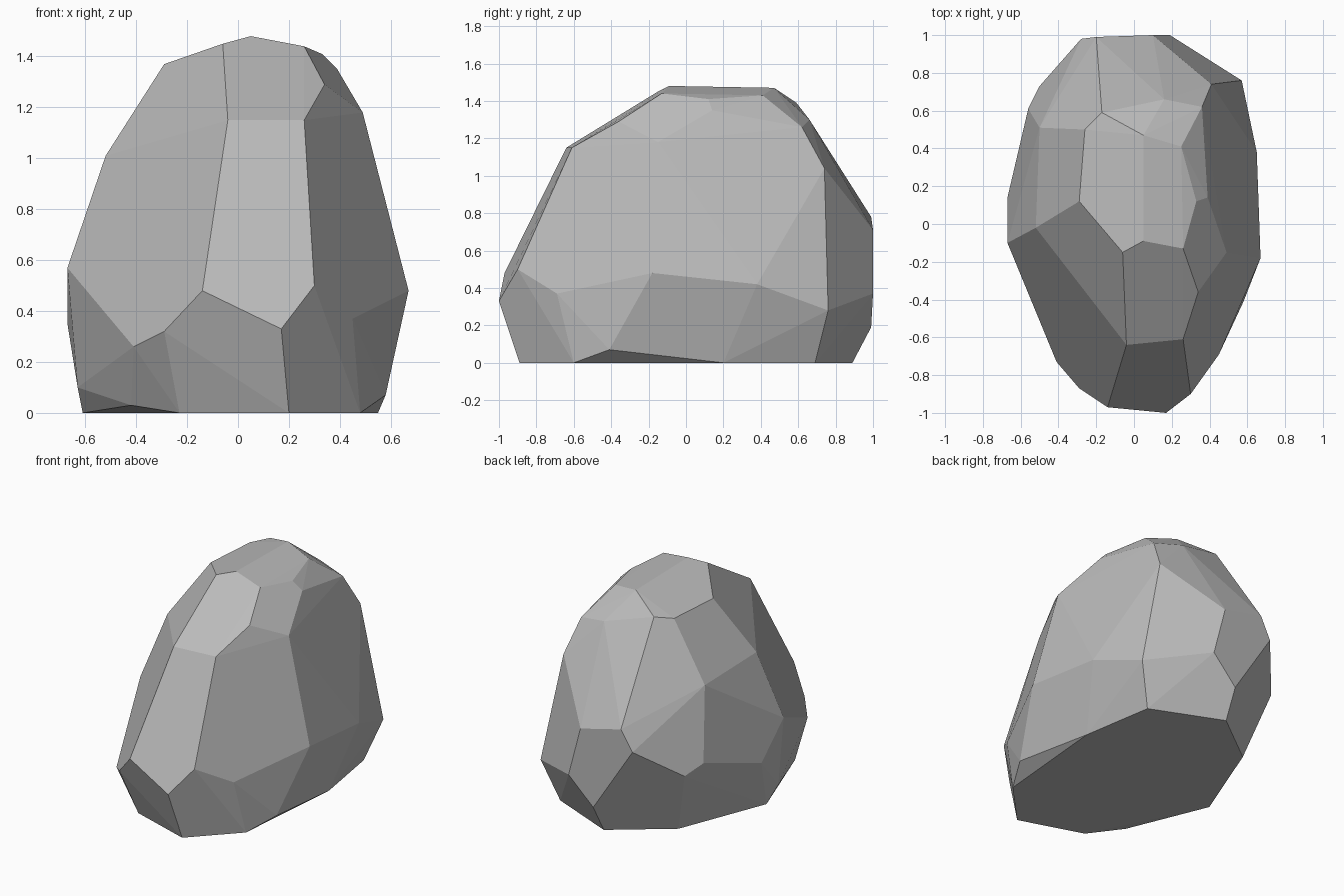
import bpy
import bmesh
import math
from mathutils import Vector

cube = bpy.data.objects.get("Cube")
if cube:
    bpy.data.objects.remove(cube, do_unlink=True)


def flat_material(name, colour):
    """One plain material, shown alike in viewport and render."""
    material = bpy.data.materials.new(name)
    material.use_nodes = True
    material.diffuse_color = colour
    shader = material.node_tree.nodes["Principled BSDF"]
    shader.inputs["Base Color"].default_value = colour
    shader.inputs["Roughness"].default_value = 0.9
    return material


def boulder(name, contours, material, flatness):
    """Wrap a faceted skin around stacked corner contours."""
    mesh_builder = bmesh.new()
    for contour in contours:
        for corner in contour:
            mesh_builder.verts.new(Vector(corner) / 100)
    hull = bmesh.ops.convex_hull(mesh_builder, input=mesh_builder.verts)
    # Drop any corner that the skin does not reach
    unused = {item for item in hull["geom_interior"] + hull["geom_unused"]
              if isinstance(item, bmesh.types.BMVert)}
    bmesh.ops.delete(mesh_builder, geom=list(unused), context='VERTS')
    # Join nearly level triangles into broad chipped facets
    bmesh.ops.dissolve_limit(mesh_builder, angle_limit=flatness,
                             verts=mesh_builder.verts,
                             edges=mesh_builder.edges)
    bmesh.ops.recalc_face_normals(mesh_builder, faces=mesh_builder.faces)
    mesh = bpy.data.meshes.new(name)
    mesh_builder.to_mesh(mesh)
    mesh_builder.free()
    mesh.materials.append(material)
    rock = bpy.data.objects.new(name, mesh)
    bpy.context.scene.collection.objects.link(rock)
    return rock


# Corner contours in hundredths of a unit, from the summit to the ground
crown = [(-6, -15, 145), (5, -9, 148), (26, -13, 144), (33, 12, 141),
         (39, 14, 135), (25, 41, 143), (5, 47, 147), (-17, 59, 139),
         (-26, 50, 137), (-29, 12, 137)]

shoulder = [(-4, -64, 115), (26, -61, 115), (34, -36, 129), (49, -15, 118),
            (36, 62, 126), (41, 74, 104), (16, 66, 130), (-50, 51, 98),
            (-52, -2, 101)]

waist = [(-14, -97, 48), (17, -100, 33), (30, -90, 50), (45, -69, 37),
         (67, -18, 48), (65, 38, 42), (57, 76, 28), (19, 100, 37),
         (10, 100, 71), (-20, 99, 78), (-28, 98, 64), (-50, 73, 44),
         (-56, 61, 50), (-67, 14, 35), (-67, -10, 57), (-41, -73, 26),
         (-29, -87, 32)]

foot = [(20, -89, 0), (48, -60, 0), (58, -41, 7), (55, 20, 0), (47, 69, 0),
        (0, 89, 0), (1, 99, 19), (-37, 61, 0), (-61, 0, 0), (-63, -10, 10),
        (-42, -58, 3), (-23, -75, 0)]

stone_grey = flat_material("stone grey", (0.5, 0.5, 0.5, 1))
boulder("boulder", (crown, shoulder, waist, foot), stone_grey, math.radians(3))
